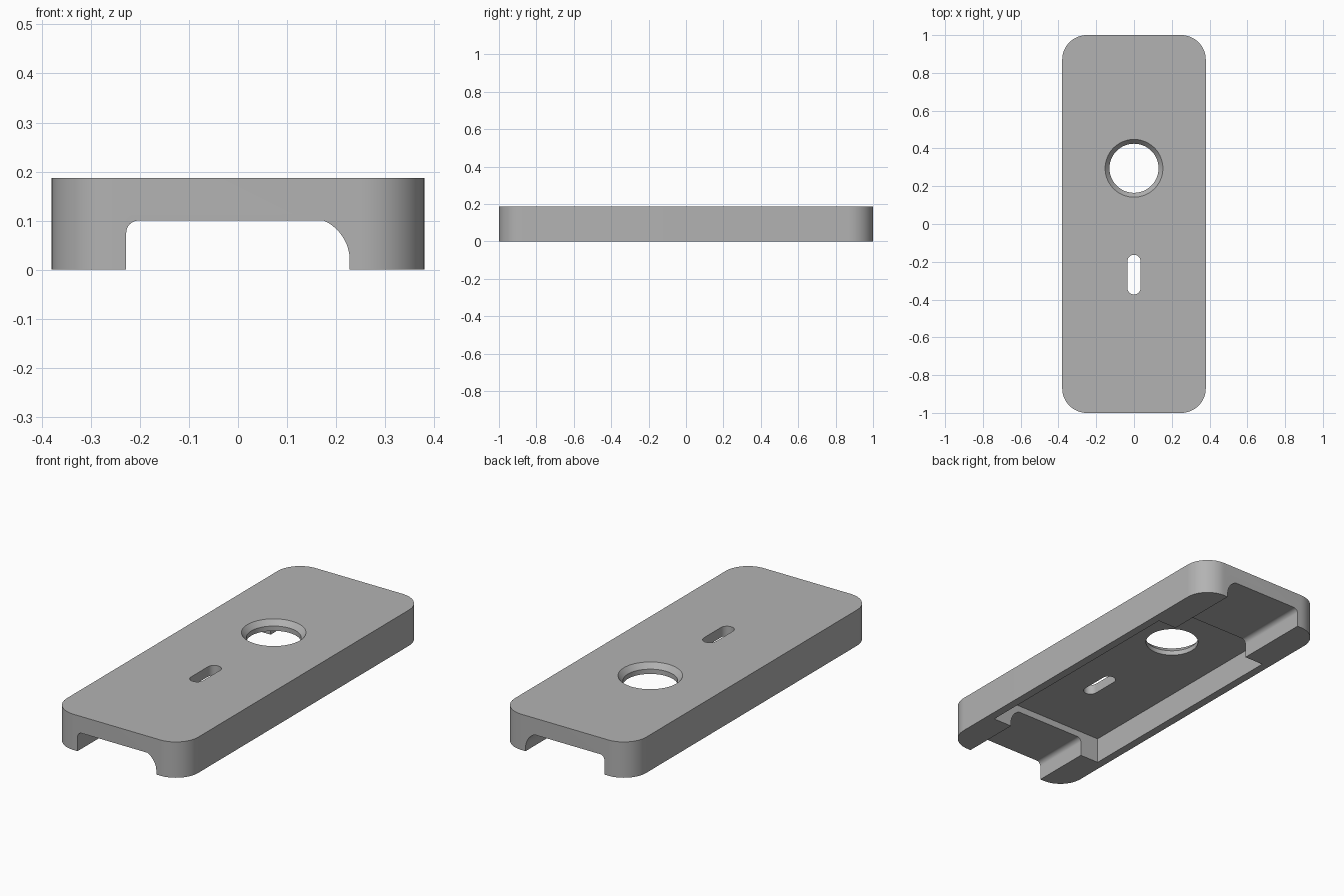
import bpy
import bmesh
from math import sin, cos, pi

old = bpy.data.objects.get("Cube")
if old:
    bpy.data.objects.remove(old, do_unlink=True)

HEIGHT = 0.187
HOLE_Y = 0.295

grey = bpy.data.materials.new("plain grey")
grey.use_nodes = True
colour = (0.45, 0.45, 0.45, 1)
grey.diffuse_color = colour
grey.node_tree.nodes["Principled BSDF"].inputs["Base Color"].default_value = colour


def loft(name, rings):
    """Solid through matching closed rings of points, capped at both ends."""
    bm = bmesh.new()
    loops = [[bm.verts.new(p) for p in ring] for ring in rings]
    n = len(loops[0])
    for low, high in zip(loops, loops[1:]):
        for i in range(n):
            j = (i + 1) % n
            bm.faces.new((low[i], low[j], high[j], high[i]))
    bm.faces.new(loops[0])
    bm.faces.new(loops[-1])
    bmesh.ops.recalc_face_normals(bm, faces=bm.faces)
    mesh = bpy.data.meshes.new(name)
    bm.to_mesh(mesh)
    bm.free()
    mesh.materials.append(grey)
    obj = bpy.data.objects.new(name, mesh)
    bpy.context.collection.objects.link(obj)
    return obj


def rounded(hx, hy, r, z, cy=0, steps=16):
    """Rounded rectangle outline; a circle when the radius fills it."""
    ring = []
    for k, (sx, sy) in enumerate(((1, 1), (-1, 1), (-1, -1), (1, -1))):
        for i in range(steps + 1):
            a = (k + i / steps) * pi / 2
            ring.append((sx * (hx - r) + r * cos(a), cy + sy * (hy - r) + r * sin(a), z))
    return ring


def circle(r, z, sides=64):
    return [(r * cos(2 * pi * i / sides), HOLE_Y + r * sin(2 * pi * i / sides), z)
            for i in range(sides)]


def arc(cx, cz, r, start, end, steps=10):
    return [(cx + r * cos(start + (end - start) * i / steps),
             cz + r * sin(start + (end - start) * i / steps)) for i in range(steps + 1)]


# Rounded slab
body = loft("cover_plate", [rounded(0.38, 1, 0.13, z) for z in (0, HEIGHT)])

# Lengthwise channel: tight fillet on one side, broad curve on the other
profile = [(0.228, -0.1)]
profile += arc(0.138, 0.018, 0.09, 0.05, 1.15)
profile += [(0.165, 0.1)]
profile += arc(-0.203, 0.075, 0.025, pi / 2, pi)
profile += [(-0.228, -0.1)]
channel = loft("channel_cutter", [[(x, y, z) for x, z in profile] for y in (-1.2, 1.2)])

# Wider, deeper middle pocket
pocket = loft("pocket_cutter", [[(-0.337, -0.685, z), (0.337, -0.685, z),
                                 (0.337, 0.595, z), (-0.337, 0.595, z)]
                                for z in (-0.1, 0.135)])

# Countersunk round hole and long slot
hole = loft("hole_cutter", [circle(0.13, 0.05), circle(0.13, 0.16),
                            circle(0.153, HEIGHT), circle(0.153, 0.3)])
slot = loft("slot_cutter", [rounded(0.035, 0.105, 0.0349, z, -0.268) for z in (0.05, 0.3)])

cutters = [channel, pocket, hole, slot]
for cutter in cutters:
    cutter.hide_render = True
    cut = body.modifiers.new(cutter.name, "BOOLEAN")
    cut.operation = "DIFFERENCE"
    cut.solver = "EXACT"
    cut.object = cutter

# Bake the cuts, then drop the helpers
bpy.context.view_layer.update()
graph = bpy.context.evaluated_depsgraph_get()
result = bpy.data.meshes.new_from_object(body.evaluated_get(graph))
body.modifiers.clear()
body.data = result
for cutter in cutters:
    bpy.data.objects.remove(cutter, do_unlink=True)

bpy.ops.object.select_all(action="DESELECT")
body.select_set(True)
bpy.context.view_layer.objects.active = body
bpy.ops.object.shade_smooth_by_angle(angle=0.5)
